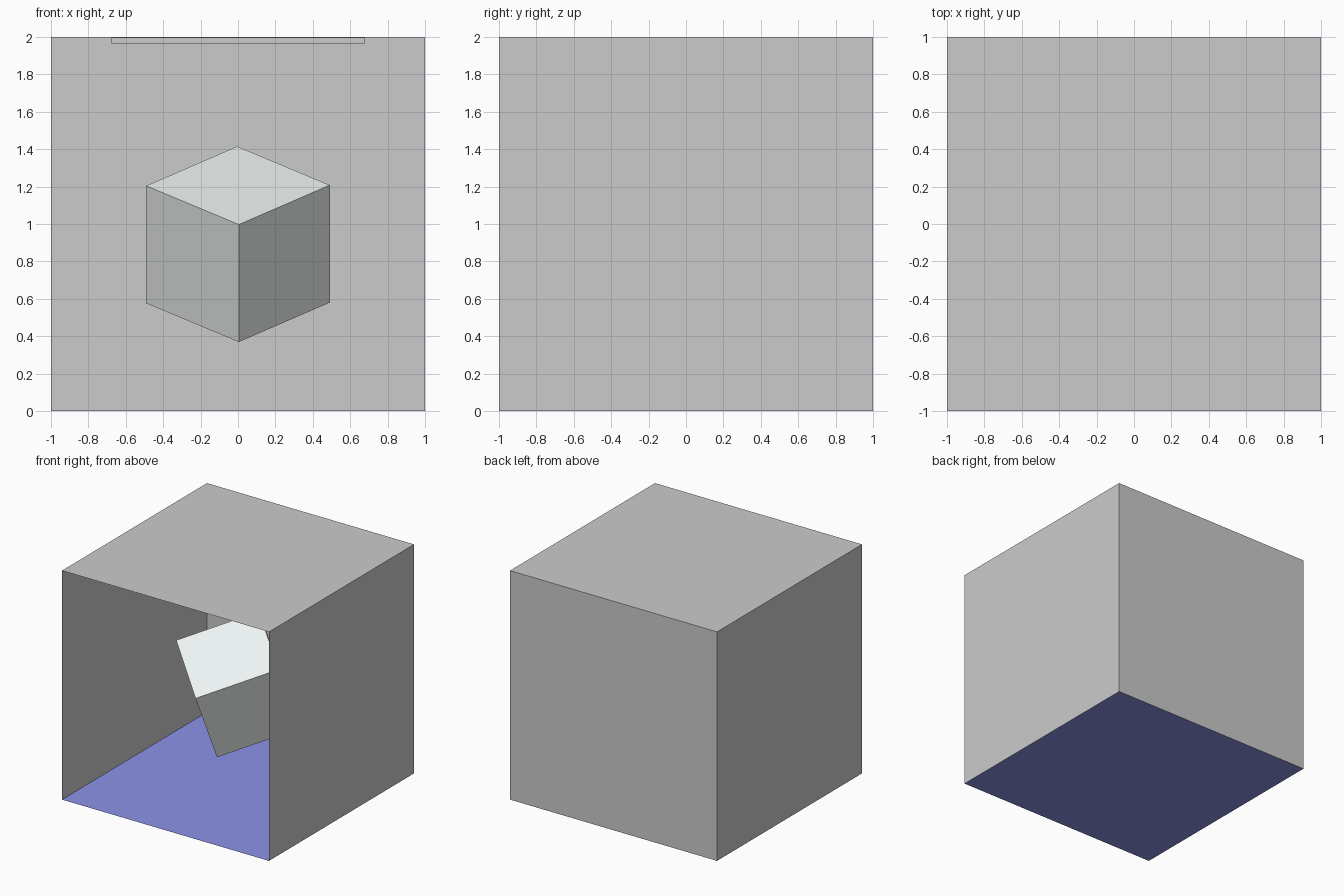
import bpy, bmesh
from math import radians
from mathutils import Matrix

if "Cube" in bpy.data.objects:
    bpy.data.objects.remove(bpy.data.objects["Cube"])


def material(name, rgb):
    m = bpy.data.materials.new(name)
    m.diffuse_color = (*rgb, 1)
    m.use_nodes = True
    m.node_tree.nodes["Principled BSDF"].inputs["Base Color"].default_value = m.diffuse_color
    return m


def box(name, size, loc, rot=(0, 0, 0), mat=None):
    bpy.ops.mesh.primitive_cube_add(size=1, location=loc, rotation=rot)
    ob = bpy.context.object
    ob.name = name
    ob.data.transform(Matrix.Diagonal((*size, 1)))
    if mat:
        ob.data.materials.append(mat)
    return ob


blue = material("floor_blue", (0.26, 0.29, 0.80))
pale = material("pale_white", (0.90, 0.95, 0.94))

# Room shell: thin walls and ceiling, open at the front and bottom
room = box("room_walls", (2, 2, 2), (0, 0, 1))
bm = bmesh.new()
bm.from_mesh(room.data)
gone = [f for f in bm.faces if f.normal.y < -0.5 or f.normal.z < -0.5]
bmesh.ops.delete(bm, geom=gone, context='FACES')
bm.to_mesh(room.data)
bm.free()

# Blue floor
bpy.ops.mesh.primitive_plane_add(size=2, location=(0, 0, 0))
floor = bpy.context.object
floor.name = "floor"
floor.data.materials.append(blue)

# Shallow ceiling light panel
box("ceiling_panel", (1.354, 1.354, 0.034), (0, 0, 1.981))

# Floating cube, turned on its corner and tipped toward the front
box("floating_cube", (0.694, 0.694, 0.694), (0, 0, 0.892),
    (radians(25.2), 0, 0), pale)
cube = bpy.context.object
cube.data.transform(Matrix.Rotation(radians(45.5), 4, 'Z'))
